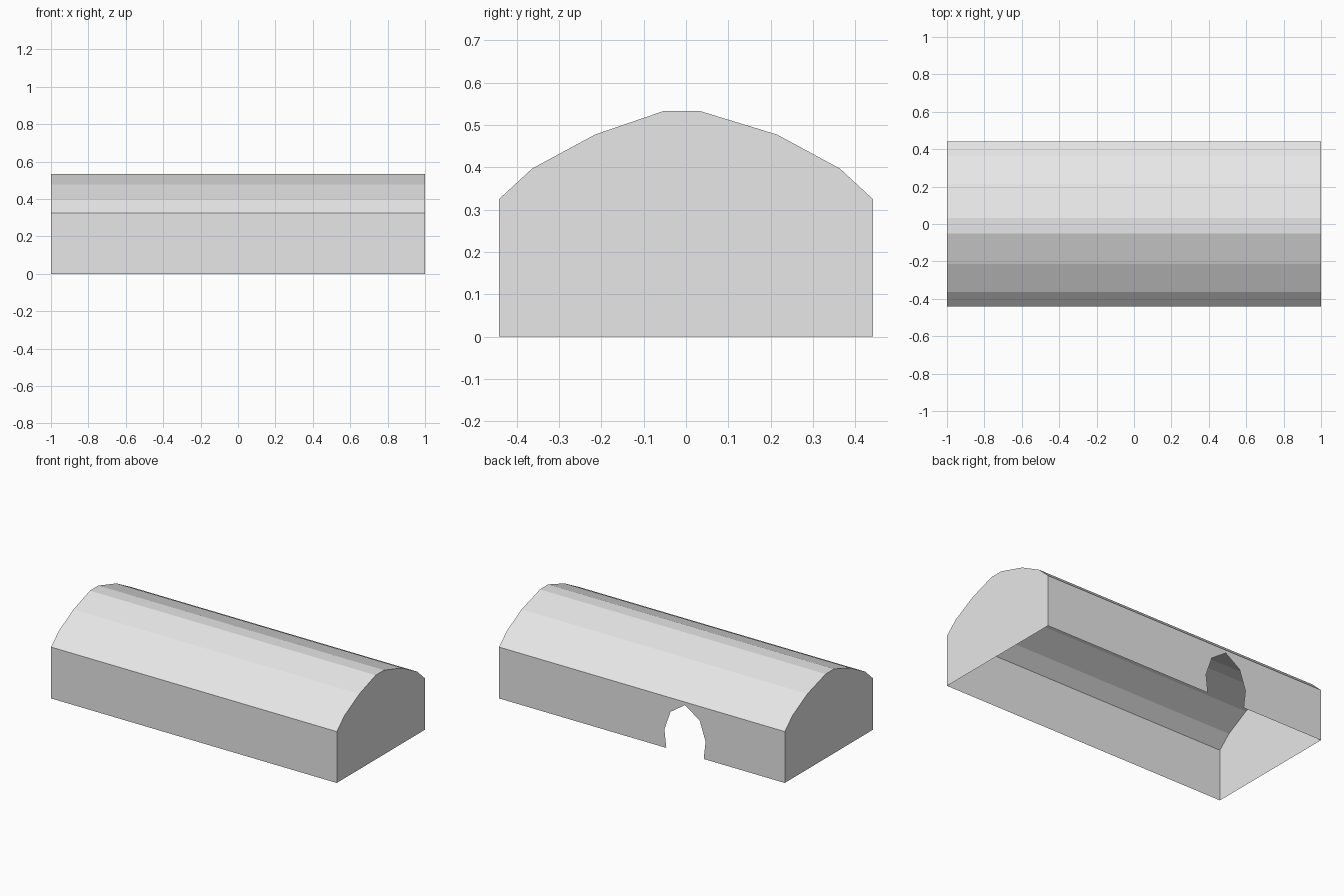
import bpy, bmesh
from mathutils import Vector

cube = bpy.data.objects.get("Cube")
if cube:
    bpy.data.objects.remove(cube, do_unlink=True)

L, W, EAVES = 1.0, 0.441, 0.325
CENTRE = Vector((0, 0, 0.2))

grey = bpy.data.materials.new("light grey")
grey.use_nodes = True
colour = (0.8, 0.8, 0.8, 1)
grey.diffuse_color = colour
grey.node_tree.nodes["Principled BSDF"].inputs["Base Color"].default_value = colour


def panels(name, faces):
    """Build thin flat panels whose normals all face away from the middle."""
    bm = bmesh.new()
    for pts in faces:
        face = bm.faces.new([bm.verts.new(p) for p in pts])
        face.normal_update()
        if face.normal.dot(face.calc_center_median() - CENTRE) < 0:
            face.normal_flip()
    bmesh.ops.remove_doubles(bm, verts=bm.verts, dist=0.0001)
    mesh = bpy.data.meshes.new(name)
    bm.to_mesh(mesh)
    bm.free()
    mesh.materials.append(grey)
    obj = bpy.data.objects.new(name, mesh)
    bpy.context.collection.objects.link(obj)


# Faceted barrel roof, profile from front eaves to back eaves
roof = [(-W, EAVES), (-0.363, 0.397), (-0.215, 0.477), (-0.052, 0.533),
        (0.032, 0.533), (0.215, 0.477), (0.363, 0.397), (W, EAVES)]
panels("roof", [[(-L, *a), (L, *a), (L, *b), (-L, *b)]
                for a, b in zip(roof, roof[1:])])

# Gable ends
outline = [(-W, 0)] + roof + [(W, 0)]
for name, x in (("left_end_wall", L), ("right_end_wall", -L)):
    panels(name, [[(x, y, z) for y, z in outline]])

# Plain front wall
panels("front_wall", [[(-L, -W, 0), (L, -W, 0), (L, -W, EAVES), (-L, -W, EAVES)]])

# Back wall, split at the peak of its arched doorway
DOOR_X = -0.302
arch = [(0.131, 0), (0.144, 0.114), (0.102, 0.236), (0, 0.306)]
halves = []
for side in (-1, 1):
    edge = [(DOOR_X + side * dx, z) for dx, z in arch]
    edge += [(DOOR_X, EAVES), (side * L, EAVES), (side * L, 0)]
    halves.append([(x, W, z) for x, z in edge])
panels("back_wall", halves)
